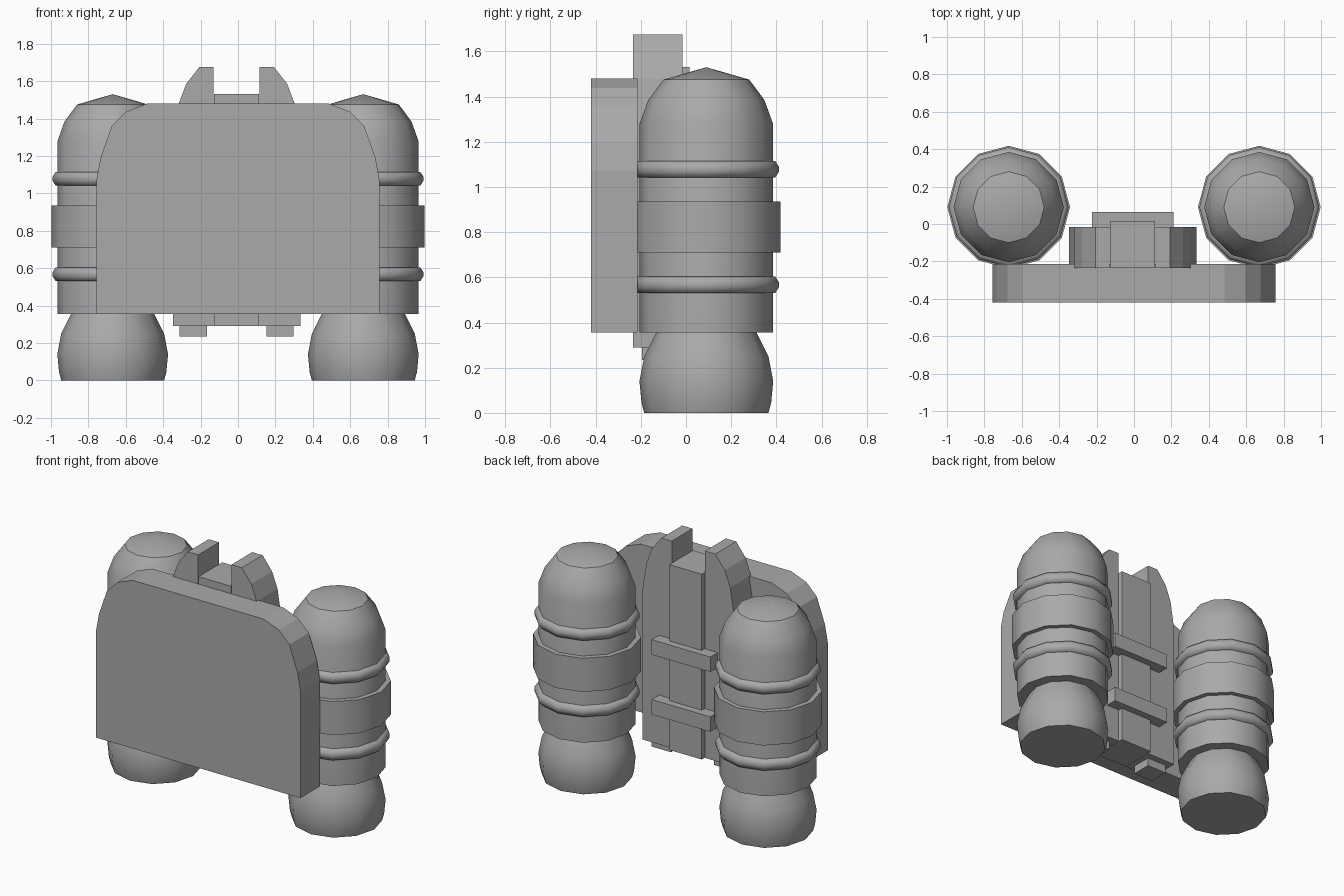
import bpy
import bmesh
from math import sin, cos, pi, radians

cube = bpy.data.objects.get("Cube")
if cube:
    bpy.data.objects.remove(cube, do_unlink=True)

GREY = (0.4, 0.4, 0.4, 1)
grey = bpy.data.materials.new("plain grey")
grey.use_nodes = True
grey.diffuse_color = GREY
grey.node_tree.nodes["Principled BSDF"].inputs["Base Color"].default_value = GREY

SIDES = 12
TANK_X, TANK_Y = 0.67, 0.09


def finish(bm, name, smooth=None):
    bmesh.ops.remove_doubles(bm, verts=bm.verts, dist=1e-5)
    bmesh.ops.recalc_face_normals(bm, faces=bm.faces)
    mesh = bpy.data.meshes.new(name)
    bm.to_mesh(mesh)
    bm.free()
    mesh.materials.append(grey)
    ob = bpy.data.objects.new(name, mesh)
    bpy.context.collection.objects.link(ob)
    if smooth:
        bpy.ops.object.select_all(action="DESELECT")
        ob.select_set(True)
        bpy.context.view_layer.objects.active = ob
        bpy.ops.object.shade_smooth_by_angle(angle=radians(smooth))
    return ob


def lathe(name, profile, x, smooth=35):
    """Turn (radius, height) points about a vertical axis."""
    bm = bmesh.new()
    rings = []
    for r, z in profile:
        rings.append([bm.verts.new((x + r * cos(2 * pi * i / SIDES),
                                    TANK_Y + r * sin(2 * pi * i / SIDES), z))
                      for i in range(SIDES)])
    for a, b in zip(rings, rings[1:]):
        for i in range(SIDES):
            j = (i + 1) % SIDES
            bm.faces.new((a[i], a[j], b[j], b[i]))
    for ring, (r, z) in ((rings[0], profile[0]), (rings[-1], profile[-1])):
        if r > 0:
            bm.faces.new(ring)
    bmesh.ops.dissolve_degenerate(bm, dist=1e-5, edges=bm.edges)
    return finish(bm, name, smooth)


def extrude_y(name, outline, y0, y1):
    """Extrude an (x, z) outline from y0 to y1."""
    bm = bmesh.new()
    face = bm.faces.new([bm.verts.new((x, y0, z)) for x, z in outline])
    new = bmesh.ops.extrude_face_region(bm, geom=[face])["geom"]
    bmesh.ops.translate(bm, vec=(0, y1 - y0, 0),
                        verts=[v for v in new if isinstance(v, bmesh.types.BMVert)])
    return finish(bm, name)


def box(name, x0, x1, y0, y1, z0, z1):
    return extrude_y(name, [(x0, z0), (x1, z0), (x1, z1), (x0, z1)], y0, y1)


# Front plate with rounded upper corners
half = [(0.757, 0.355), (0.757, 1.07), (0.735, 1.19), (0.675, 1.36),
        (0.597, 1.437), (0.485, 1.48)]
extrude_y("front_plate", half + [(-x, z) for x, z in reversed(half)], -0.42, -0.215)

# Central spine and the cross straps behind it
MID = -0.007
box("spine", MID - 0.12, MID + 0.12, -0.235, 0.015, 0.29, 1.53)
for name, z in (("lower_strap", 0.52), ("upper_strap", 0.92)):
    box(name, MID - 0.217, MID + 0.217, -0.02, 0.063, z, z + 0.1)

fin = [(0.123, 0.29), (0.34, 0.29), (0.34, 1.29), (0.31, 1.48),
       (0.27, 1.585), (0.2, 1.675), (0.123, 1.675)]
for side, s in (("left", 1), ("right", -1)):
    # Curved fins and the tabs under them
    extrude_y(side + "_fin", [(MID + s * x, z) for x, z in fin], -0.235, -0.015)
    box(side + "_tab", MID + s * 0.16, MID + s * 0.305, -0.195, -0.06, 0.235, 0.3)

    # Tank with domed top, bulging nozzle and bands
    x = s * TANK_X
    lathe(side + "_tank", [(0.295, 0.355), (0.295, 1.28), (0.257, 1.385),
                           (0.19, 1.475), (0, 1.53)], x)
    lathe(side + "_nozzle", [(0.275, 0), (0.287, 0.045), (0.296, 0.14),
                             (0.275, 0.25), (0.22, 0.36)], x)
    lathe(side + "_wide_band", [(0.28, 0.71), (0.328, 0.71),
                                (0.328, 0.935), (0.28, 0.935)], x)
    for name, z in (("_lower_ring", 0.567), ("_upper_ring", 1.078)):
        lathe(side + name, [(0.285, z - 0.038), (0.305, z - 0.036), (0.321, z - 0.012),
                            (0.321, z + 0.012), (0.305, z + 0.036),
                            (0.285, z + 0.038)], x, 60)
